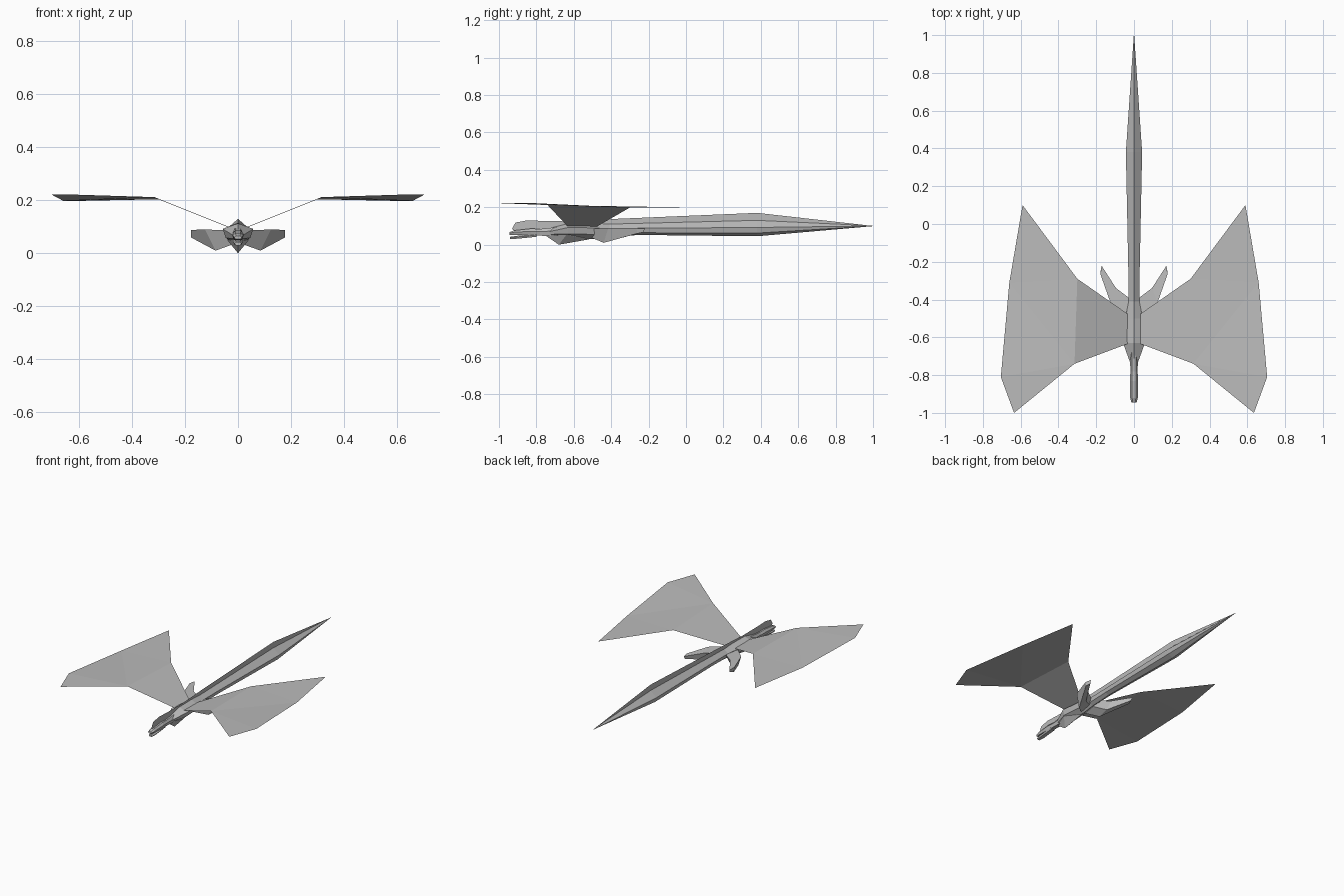
import bpy

if "Cube" in bpy.data.objects:
    bpy.data.objects.remove(bpy.data.objects["Cube"])

grey = bpy.data.materials.new("plain grey")
grey.diffuse_color = (0.5, 0.5, 0.5, 1)
grey.use_nodes = True
grey.node_tree.nodes["Principled BSDF"].inputs["Base Color"].default_value = grey.diffuse_color


def make(name, verts, faces, mirror=False):
    me = bpy.data.meshes.new(name)
    me.from_pydata(verts, [], faces)
    me.materials.append(grey)
    ob = bpy.data.objects.new(name, me)
    bpy.context.collection.objects.link(ob)
    if mirror:
        ob.modifiers.new("mirror", "MIRROR").use_clip = False
    return ob


def skin(rings):
    """Faces joining closed rings of equal size, capped at both ends."""
    n = len(rings[0])
    verts = [p for r in rings for p in r]
    faces = [tuple(range(n)), tuple(reversed(range(len(verts) - n, len(verts))))]
    for i in range(len(rings) - 1):
        for j in range(n):
            a, b = i * n + j, i * n + (j + 1) % n
            faces.append((a, a + n, b + n, b))
    return verts, faces


def hex_loft(name, stations):
    """Six-sided tube along y from (y, half width, top, side, lower, bottom)."""
    rings = []
    for y, w, t, s, l, b in stations:
        rings.append([(0, y, t), (w, y, s), (w * .8, y, l), (0, y, b),
                      (-w * .8, y, l), (-w, y, s)])
    return make(name, *skin(rings))


def box_loft(name, stations):
    """Four-sided tube with bevelled top from (y, half width, bottom, top)."""
    rings = []
    for y, w, b, t in stations:
        m = b + (t - b) * .6
        rings.append([(-w * .5, y, t), (w * .5, y, t), (w, y, m), (w * .7, y, b),
                      (-w * .7, y, b), (-w, y, m)])
    return make(name, *skin(rings))


# Body and long tapering tail
hex_loft("body_and_tail", [
    (-.73, .022, .088, .070, .055, .042),
    (-.63, .058, .113, .092, .058, .030),
    (-.50, .046, .115, .090, .055, .030),
    (-.41, .028, .110, .086, .060, .042),
    (-.25, .030, .114, .088, .064, .052),
    (.38, .043, .130, .092, .062, .045),
    (1.0, .001, .101, .100, .100, .099)])

# Head, neck and jaw
box_loft("head_and_neck", [
    (-.945, .014, .053, .066), (-.92, .020, .052, .076), (-.83, .022, .050, .086),
    (-.78, .019, .048, .084), (-.68, .022, .045, .095)])
box_loft("lower_jaw", [
    (-.94, .013, .030, .042), (-.90, .018, .032, .048), (-.80, .018, .042, .058)])

# Thin crest running from the head to the tail tip
top = [(-.93, .085), (-.912, .118), (-.85, .130), (-.74, .126), (-.60, .126),
       (-.40, .137), (.38, .170), (1.0, .100)]
low = [(.38, .120), (-.41, .100), (-.63, .10), (-.74, .082), (-.91, .068)]
outline = top + low
make("crest", [(0, y, z) for y, z in outline],
     [(0, 1, 12), (1, 2, 11, 12), (2, 3, 11), (3, 4, 10, 11), (4, 5, 9, 10),
      (5, 6, 8, 9), (6, 7, 8)])

# Chest keel
make("chest_keel",
     [(0, -.75, .048), (0, -.68, 0), (0, -.52, .028), (.042, -.64, .052),
      (-.042, -.64, .052), (0, -.50, .06)],
     [(0, 1, 3), (1, 2, 3), (2, 5, 3), (1, 0, 4), (2, 1, 4), (5, 2, 4), (0, 3, 5, 4)])

# Wings: inner panel rising, outer panel nearly level
make("wings",
     [(.035, -.635, .100), (.315, -.74, .212), (.635, -1.0, .222), (.705, -.81, .222),
      (.66, -.31, .198), (.59, .10, .198), (.30, -.29, .204), (.035, -.475, .098)],
     [(0, 1, 6, 7), (1, 2, 3), (1, 3, 4), (1, 4, 6), (4, 5, 6)], True)

# Swept-back hind legs
make("hind_legs", *skin([
    [(.015, -.52, .085), (.015, -.40, .085), (.015, -.42, .050), (.015, -.50, .035)],
    [(.125, -.415, .090), (.095, -.34, .085), (.085, -.37, .030), (.085, -.44, .010)],
    [(.178, -.265, .088), (.172, -.22, .086), (.168, -.23, .066), (.178, -.26, .060)]]),
    mirror=True)

# Consistent outward normals
import bmesh
for ob in bpy.data.objects:
    bm = bmesh.new()
    bm.from_mesh(ob.data)
    bmesh.ops.recalc_face_normals(bm, faces=bm.faces)
    bm.to_mesh(ob.data)
    bm.free()
